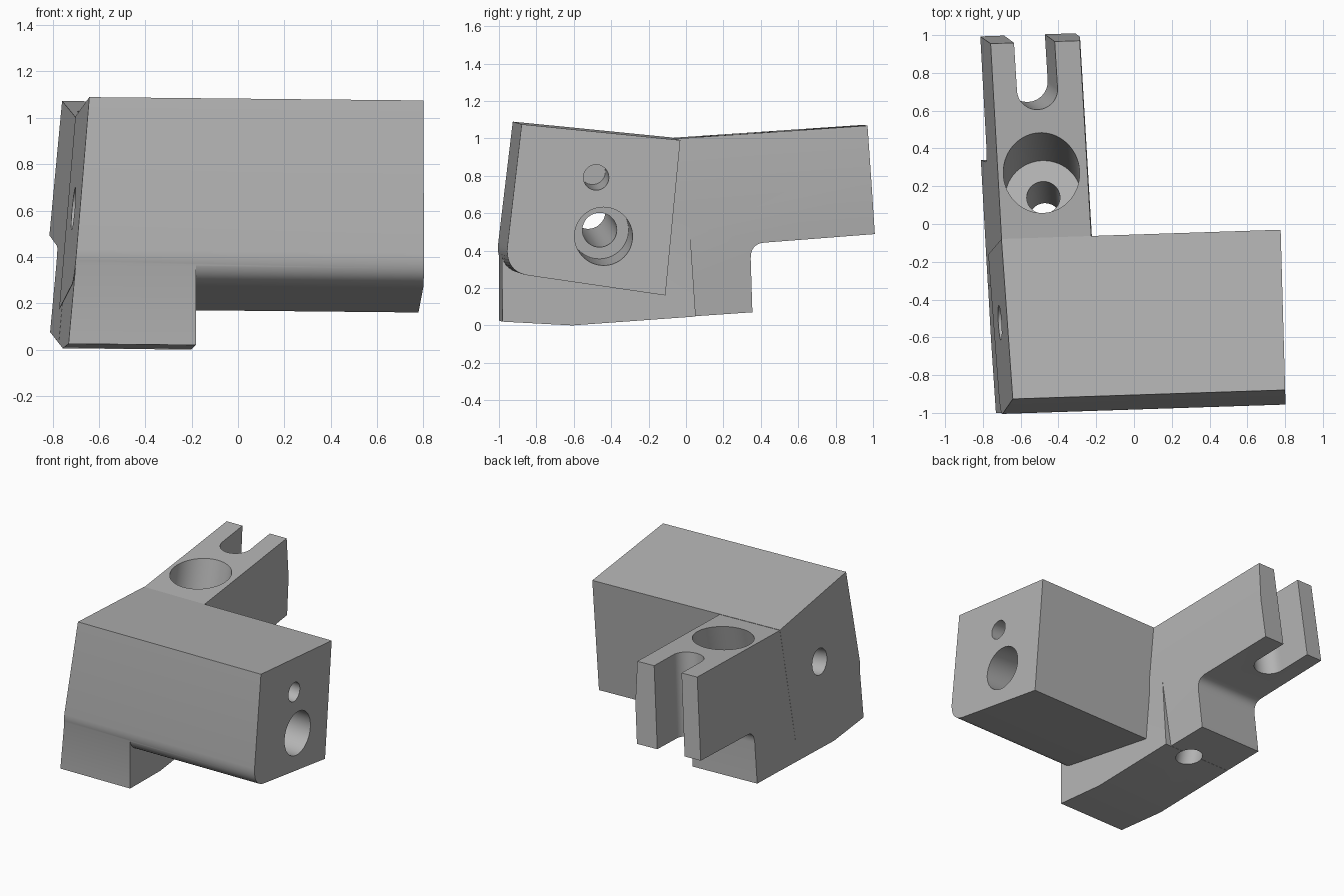
import bpy, bmesh, math
from mathutils import Vector

cube = bpy.data.objects.get("Cube")
if cube:
    bpy.data.objects.remove(cube, do_unlink=True)

grey = bpy.data.materials.new("plain_grey")
grey.use_nodes = True
COLOUR = (0.45, 0.45, 0.45, 1)
grey.diffuse_color = COLOUR
grey.node_tree.nodes["Principled BSDF"].inputs["Base Color"].default_value = COLOUR


def fillet(a, corner, b, n=10):
    """Rounded corner as a quadratic curve from a to b."""
    a, c, b = Vector(a), Vector(corner), Vector(b)
    return [tuple(a * (1 - t) ** 2 + c * 2 * t * (1 - t) + b * t * t)
            for t in (i / n for i in range(n + 1))]


def make_object(name, bm):
    bmesh.ops.recalc_face_normals(bm, faces=bm.faces)
    mesh = bpy.data.meshes.new(name)
    bm.to_mesh(mesh)
    bm.free()
    mesh.materials.append(grey)
    obj = bpy.data.objects.new(name, mesh)
    bpy.context.collection.objects.link(obj)
    return obj


def extrude_loop(start, end):
    """Closed solid between two matching loops of points."""
    bm = bmesh.new()
    a = [bm.verts.new(p) for p in start]
    b = [bm.verts.new(p) for p in end]
    bm.faces.new(a)
    bm.faces.new(b[::-1])
    for i in range(len(a)):
        j = (i + 1) % len(a)
        bm.faces.new((a[j], a[i], b[i], b[j]))
    return bm


def left_plane(y, z):
    return -0.64 - 0.062 * (y + 0.92) + 0.09 * (z - 1.085)


def side_prism(name, profile, right_plane, inset=0.0, bend=None):
    """Side profile (y, z) run between the two slanted end planes."""
    bm = extrude_loop([(0, y, z) for y, z in profile], [(1, y, z) for y, z in profile])
    if bend:
        bmesh.ops.bisect_plane(bm, geom=bm.verts[:] + bm.edges[:] + bm.faces[:],
                               plane_co=bend[0], plane_no=bend[1])
    for v in bm.verts:
        _, y, z = v.co
        x = right_plane(y, z) if v.co.x > 0.5 else left_plane(y, z) + inset
        v.co = (x, y + 0.033 * x, z - 0.01 * x)
    return make_object(name, bm)


def cylinder(name, centre, direction, radius, start, end):
    d = Vector(direction)
    p, q = Vector(centre) + d * start, Vector(centre) + d * end
    bm = bmesh.new()
    bmesh.ops.create_cone(bm, cap_ends=True, segments=64, radius1=radius, radius2=radius,
                          depth=(q - p).length)
    bm.transform(d.to_track_quat("Z", "Y").to_matrix().to_4x4())
    bmesh.ops.translate(bm, verts=bm.verts, vec=(p + q) / 2)
    return make_object(name, bm)


def combine(target, other, operation):
    mod = target.modifiers.new(operation, "BOOLEAN")
    mod.operation, mod.solver, mod.object = operation, "EXACT", other
    bpy.context.view_layer.update()
    result = bpy.data.meshes.new_from_object(
        target.evaluated_get(bpy.context.evaluated_depsgraph_get()))
    target.modifiers.clear()
    target.data = result
    bpy.data.objects.remove(other, do_unlink=True)


# Main block with a rounded lower front edge
block = side_prism(
    "main_block",
    [(-0.905, 1.078), (-0.056, 0.993), (-0.136, 0.163)]
    + fillet((-0.87, 0.27), (-0.99, 0.29), (-0.982, 0.42)),
    lambda y, z: 0.8 - 0.028 * (y + 0.9))

# Arm reaching backwards, its inner side bent along a line
arm = side_prism(
    "arm",
    [(-0.3, 0.017), (0.365, 0.062)]
    + fillet((0.355, 0.35), (0.355, 0.43), (0.43, 0.435))
    + [(1.02, 0.48), (0.98, 1.06), (-0.062, 0.99), (-0.3, 0.85)],
    lambda y, z: -0.23 - 0.058 * y + min(0.01 * (1 - z), 0.09 * (z - 0.63 - 0.14 * y) + 0.004),
    inset=0.001, bend=((0, 0, 0.63), (0, -0.14, 1)))

# Foot below the block
foot = side_prism(
    "foot",
    [(-0.976, 0.013), (-0.6, -0.007), (0.06, 0.04), (0.02, 0.63),
     (-0.3, 0.7), (-0.9, 0.5), (-0.977, 0.41)],
    lambda y, z: -0.235 - 0.055 * y, inset=0.002)

for part in (arm, foot):
    combine(block, part, "UNION")

# Stepped bore along the block and a small blind hole beside it
along = (-1, -0.055, 0.088)
bore = (0.8, -0.44, 0.47)
down = (0.02, -0.26, -1)
well = (-0.49, 0.27, 1.015)
cutters = [
    cylinder("bore_mouth", bore, along, 0.155, -0.2, 0.4),
    cylinder("bore", bore, along, 0.092, 0.3, 1.8),
    cylinder("small_hole", (0.8, -0.48, 0.785), along, 0.068, -0.2, 0.35),
    # Stepped well down through the arm and foot
    cylinder("well_mouth", well, down, 0.202, -0.3, 0.5),
    cylinder("well_hole", well, down, 0.088, 0.4, 1.3),
]

# Open slot with a round end, forming the fork
outline = [(-0.512 + 0.108 * math.cos(a), 0.713 + 0.108 * math.sin(a))
           for a in (math.pi * (1 + i / 24) for i in range(25))]
outline += [(-0.437, 1.2), (-0.653, 1.2)]
loops = [[(x + 0.09 * (z - 1.05), y - 0.07 * (z - 1.05), z) for x, y in outline]
         for z in (1.25, 0.3)]
cutters.append(make_object("slot", extrude_loop(*loops)))

for cutter in cutters:
    combine(block, cutter, "DIFFERENCE")

block.name = "bracket_body"
bpy.ops.object.select_all(action="DESELECT")
block.select_set(True)
bpy.context.view_layer.objects.active = block
bpy.ops.object.shade_smooth_by_angle(angle=math.radians(25))

# Stand on the ground
low = min(v.co.z for v in block.data.vertices)
for v in block.data.vertices:
    v.co.z -= low
